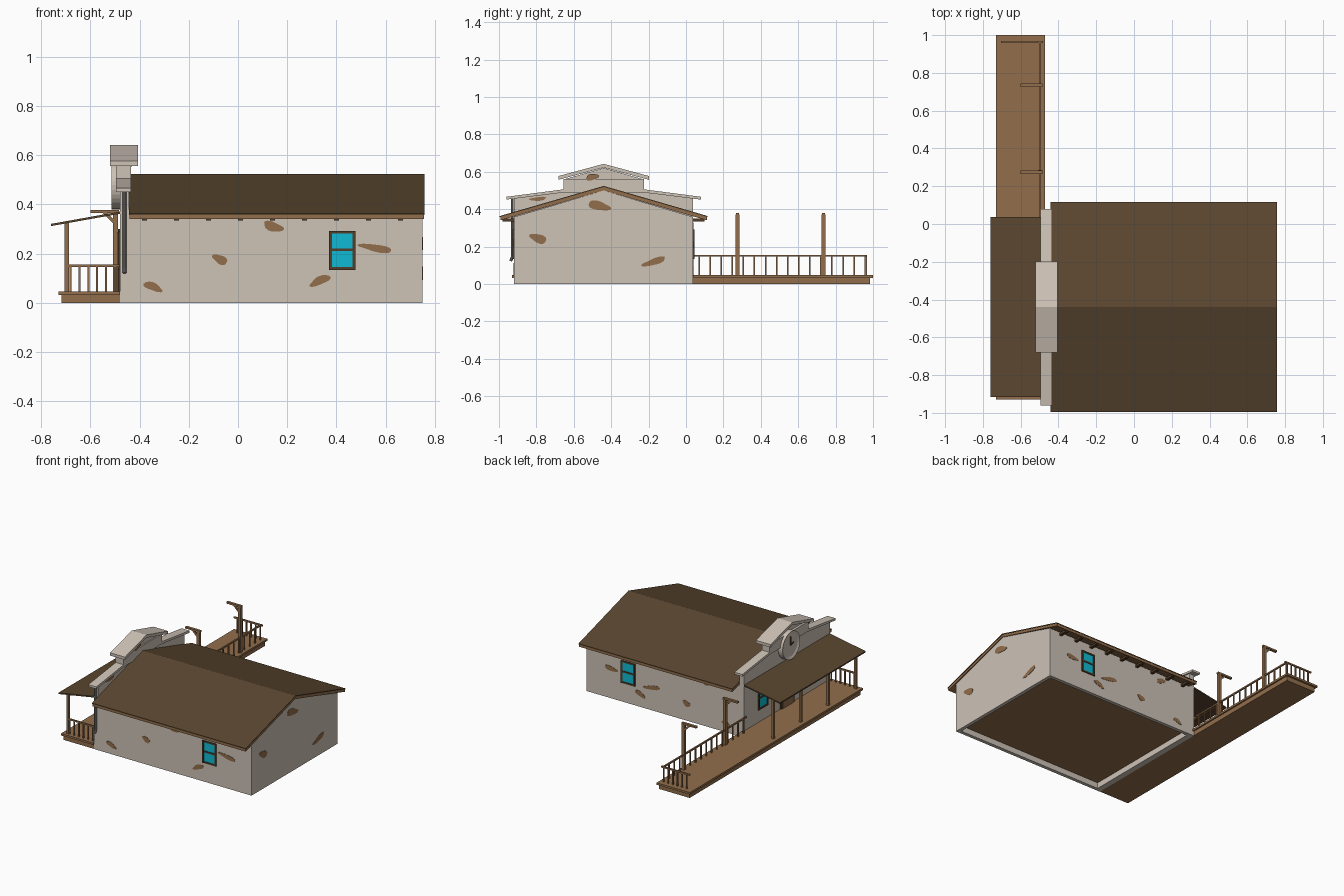
import bpy, bmesh, math
from mathutils import Vector

if "Cube" in bpy.data.objects:
    bpy.data.objects.remove(bpy.data.objects["Cube"])


def material(name, r, g, b):
    lin = [((c / 255 + 0.055) / 1.055) ** 2.4 for c in (r, g, b)]
    m = bpy.data.materials.new(name)
    m.diffuse_color = (*lin, 1)
    m.use_nodes = True
    m.node_tree.nodes["Principled BSDF"].inputs["Base Color"].default_value = m.diffuse_color
    return m


PLASTER = material("pale plaster", 205, 194, 182)
WOOD = material("brown wood", 146, 110, 76)
SHINGLE = material("dark roof", 90, 70, 47)
DARK = material("dark trim", 84, 60, 38)
GLASS = material("cyan glass", 16, 186, 212)
METAL = material("grey metal", 150, 146, 142)


def finish(name, bm, mat):
    bmesh.ops.recalc_face_normals(bm, faces=bm.faces)
    me = bpy.data.meshes.new(name)
    bm.to_mesh(me)
    bm.free()
    me.materials.append(mat)
    ob = bpy.data.objects.new(name, me)
    bpy.context.collection.objects.link(ob)
    return ob


def prism(name, pts, axis, a, b, mat):
    """Extrude a 2D profile along x (pts are y,z) or y (pts are x,z)."""
    bm = bmesh.new()
    at = (lambda u, v, w: (w, u, v)) if axis == "x" else (lambda u, v, w: (u, w, v))
    f = bm.faces.new([bm.verts.new(at(u, v, a)) for u, v in pts])
    ext = bmesh.ops.extrude_face_region(bm, geom=[f])["geom"]
    d = Vector((b - a, 0, 0) if axis == "x" else (0, b - a, 0))
    bmesh.ops.translate(bm, vec=d, verts=[g for g in ext if isinstance(g, bmesh.types.BMVert)])
    return finish(name, bm, mat)


def box(name, x0, x1, y0, y1, z0, z1, mat):
    return prism(name, [(y0, z0), (y1, z0), (y1, z1), (y0, z1)], "x", x0, x1, mat)


def beam(name, p, q, w, mat, sides=4):
    """Straight bar between two points."""
    p, q = Vector(p), Vector(q)
    bm = bmesh.new()
    r = w / 2 / math.cos(math.pi / sides)
    bmesh.ops.create_cone(bm, cap_ends=True, segments=sides, radius1=r, radius2=r, depth=(q - p).length)
    if sides == 4:
        bmesh.ops.rotate(bm, verts=bm.verts, matrix=Vector((1, 1, 0)).to_track_quat("X", "Z").to_matrix())
    bmesh.ops.rotate(bm, verts=bm.verts, matrix=(q - p).to_track_quat("Z", "Y").to_matrix())
    bmesh.ops.translate(bm, verts=bm.verts, vec=(p + q) / 2)
    return finish(name, bm, mat)


YC, Y0, Y1 = -0.44, -0.92, 0.037          # ridge line and side walls
XF, XB = -0.48, 0.75                      # porch facade and rear gable


def band(top, half, ridge, eave, thick):
    """Chevron profile centred on the ridge line."""
    return [(YC - half, eave), (YC, ridge), (YC + half, eave),
            (YC + half, eave - thick), (YC, ridge - thick), (YC - half, eave - thick)]


# House body with hollow foot and raised floor
prism("house_walls", [(Y0, 0.045), (Y1, 0.045), (Y1, 0.358), (YC, 0.5), (Y0, 0.358)], "x", XF + 0.02, XB, PLASTER)
box("front_foot_wall", XF, XB, Y0, Y0 + 0.025, 0, 0.05, PLASTER)
box("back_foot_wall", XF, XB, Y1 - 0.025, Y1, 0, 0.05, PLASTER)
box("porch_foot_wall", XF, XF + 0.04, Y0, Y1, 0, 0.05, PLASTER)
box("gable_foot_wall", XB - 0.025, XB, Y0, Y1, 0, 0.05, PLASTER)
box("floor", XF + 0.035, XB - 0.02, Y0 + 0.02, Y1 - 0.02, 0.041, 0.05, WOOD)

# Main roof: wooden deck with dark covering, rafter ends
prism("roof_boards", band(0, 0.553, 0.518, 0.358, 0.018), "x", -0.44, 0.755, WOOD)
prism("roof_cover", band(0, 0.556, 0.524, 0.363, 0.006), "x", -0.443, 0.758, SHINGLE)
for i in range(9):
    x = -0.38 + i * 0.13
    for s in (-1, 1):
        a, b = sorted((YC + s * 0.47, YC + s * 0.54))
        box("rafter_end", x - 0.01, x + 0.01, a, b, 0.334, 0.35, DARK)

# Stepped parapet facade with caps
prism("facade", [(Y0, 0), (Y1, 0), (Y1, 0.458), (YC + 0.21, 0.49), (YC + 0.21, 0.56), (YC, 0.62),
                 (YC - 0.21, 0.56), (YC - 0.21, 0.49), (Y0, 0.458)], "x", XF, -0.443, PLASTER)
for s in (-1, 1):
    prism("lower_cap", [(YC + s * 0.52, 0.451), (YC + s * 0.52, 0.466), (YC + s * 0.205, 0.507),
                        (YC + s * 0.205, 0.49)], "x", -0.496, -0.434, PLASTER)
prism("upper_cap", band(0, 0.241, 0.642, 0.577, 0.02), "x", -0.521, -0.406, PLASTER)
box("parapet_step", -0.496, -0.434, YC - 0.215, YC + 0.215, 0.49, 0.56, PLASTER)

# Round clock with recessed face and hands
bm = bmesh.new()
CZ, N = 0.478, 32
ring = [bm.verts.new((-0.515, YC + 0.098 * math.cos(2 * math.pi * i / N),
                      CZ + 0.098 * math.sin(2 * math.pi * i / N))) for i in range(N)]
face = bm.faces.new(ring)
new = bmesh.ops.extrude_face_region(bm, geom=[face])["geom"]
bmesh.ops.translate(bm, vec=(0.04, 0, 0), verts=[g for g in new if isinstance(g, bmesh.types.BMVert)])
bm.normal_update()
face = min(bm.faces, key=lambda f: f.calc_center_median().x)
bmesh.ops.inset_region(bm, faces=[face], thickness=0.018)
face = min((f for f in bm.faces if len(f.verts) == N), key=lambda f: f.calc_center_median().x)
bmesh.ops.translate(bm, vec=(0.008, 0, 0), verts=face.verts)
finish("clock", bm, PLASTER)
beam("clock_long_hand", (-0.509, YC, CZ), (-0.509, YC, CZ + 0.06), 0.006, DARK)
beam("clock_short_hand", (-0.509, YC, CZ), (-0.509, YC - 0.035, CZ + 0.01), 0.006, DARK)

# Drain pipe at the front corner
beam("drain_pipe", (-0.461, -0.929, 0.14), (-0.461, -0.929, 0.455), 0.015, METAL, 10)
beam("drain_spout", (-0.461, -0.929, 0.142), (-0.461, -0.938, 0.122), 0.015, METAL, 10)


# Windows: n is the outward direction of the wall, c the position along it
def window(axis, wall, n, c):
    def part(name, u0, u1, z0, z1, d, mat):
        a, b = sorted((wall - n * 0.004, wall + n * d))
        if axis == "y":
            box(name, c + u0, c + u1, a, b, z0, z1, mat)
        else:
            box(name, a, b, c + u0, c + u1, z0, z1, mat)
    part("window_glass", -0.05, 0.05, 0.14, 0.285, 0.003, GLASS)
    for s in (-1, 1):
        u = sorted((s * 0.042, s * 0.054))
        part("window_side", u[0], u[1], 0.134, 0.292, 0.008, DARK)
    for z in (0.134, 0.21, 0.281):
        part("window_bar", -0.043, 0.043, z, z + 0.011, 0.007, DARK)


window("y", Y0, -1, 0.424)
window("y", Y1, 1, 0.424)
window("x", XF, -1, -0.17)
window("x", XF, -1, -0.71)
box("door_frame", XF - 0.008, XF, YC - 0.075, YC + 0.075, 0.045, 0.3, DARK)
box("door", XF - 0.011, XF, YC - 0.06, YC + 0.06, 0.045, 0.287, WOOD)


# Worn plaster patches: thin irregular plates (along, z, half width, half height, slant)
def patches(axis, wall, n, items):
    for c, z, w, h, slant in items:
        pts = []
        for i in range(18):
            t = 2 * math.pi * i / 18
            k = 1 + 0.12 * math.sin(3 * t + c * 9)
            pts.append((c + w * k * math.cos(t), z + h * k * math.sin(t) + slant * math.cos(t)))
        prism("worn_patch", pts, axis, wall - n * 0.003, wall + n * 0.002, WOOD)


patches("y", Y0, -1, [(-0.345, 0.065, 0.038, 0.017, -0.013), (-0.073, 0.176, 0.03, 0.019, -0.01),
                      (0.143, 0.31, 0.04, 0.02, -0.01), (0.333, 0.09, 0.042, 0.018, 0.016),
                      (0.56, 0.222, 0.068, 0.015, -0.012)])
patches("y", Y1, 1, [(0.56, 0.21, 0.05, 0.016, 0.006), (0.24, 0.16, 0.065, 0.015, -0.012),
                     (-0.03, 0.12, 0.03, 0.019, 0.008), (-0.2, 0.31, 0.035, 0.018, -0.01),
                     (0.33, 0.09, 0.04, 0.018, 0.014), (-0.34, 0.06, 0.034, 0.016, 0.01)])
patches("x", XB, 1, [(-0.79, 0.243, 0.045, 0.024, -0.012), (-0.17, 0.12, 0.064, 0.018, 0.02),
                     (-0.465, 0.418, 0.06, 0.024, -0.012)])
patches("x", -0.434, 1, [(-0.502, 0.571, 0.033, 0.017, 0.006)])
patches("x", -0.443, 1, [(-0.79, 0.455, 0.045, 0.01, 0.004)])

# Boardwalk
box("boardwalk_base", -0.718, XF, -0.918, 0.985, 0, 0.035, WOOD)
box("boardwalk_deck", -0.73, XF, -0.93, 0.037, 0.033, 0.047, WOOD)
box("boardwalk_deck_end", -0.73, -0.47, 0.037, 1.0, 0.033, 0.047, WOOD)

# Porch roof on four posts
prism("porch_roof", [(-0.76, 0.312), (-0.48, 0.362), (-0.48, 0.371), (-0.76, 0.321)], "y", -0.917, 0.037, SHINGLE)
box("porch_beam", -0.703, -0.687, -0.91, 0.03, 0.311, 0.327, WOOD)
for y in (-0.9, -0.593, -0.287, 0.02):
    box("porch_post", -0.704, -0.686, y - 0.009, y + 0.009, 0.045, 0.322, WOOD)

# Railings: along the side and across both ends
box("side_rail", -0.502, -0.492, 0.037, 0.968, 0.146, 0.156, WOOD)
for i in range(16):
    y = 0.07 + i * 0.0592
    box("side_baluster", -0.501, -0.493, y - 0.004, y + 0.004, 0.045, 0.148, WOOD)
for y, x0 in ((-0.905, -0.7), (0.963, -0.705)):
    box("end_rail", x0, -0.482, y - 0.005, y + 0.005, 0.146, 0.156, WOOD)
    for i in range(6):
        x = -0.68 + i * 0.036
        box("end_baluster", x - 0.004, x + 0.004, y - 0.004, y + 0.004, 0.045, 0.148, WOOD)

# Hanging posts with arm and brace
for y in (0.275, 0.735):
    box("hanging_post", -0.508, -0.488, y - 0.01, y + 0.01, 0.045, 0.37, WOOD)
    box("hanging_arm", -0.6, -0.484, y - 0.009, y + 0.009, 0.366, 0.378, WOOD)
    beam("hanging_brace", (-0.545, y, 0.37), (-0.5, y, 0.325), 0.012, WOOD)
